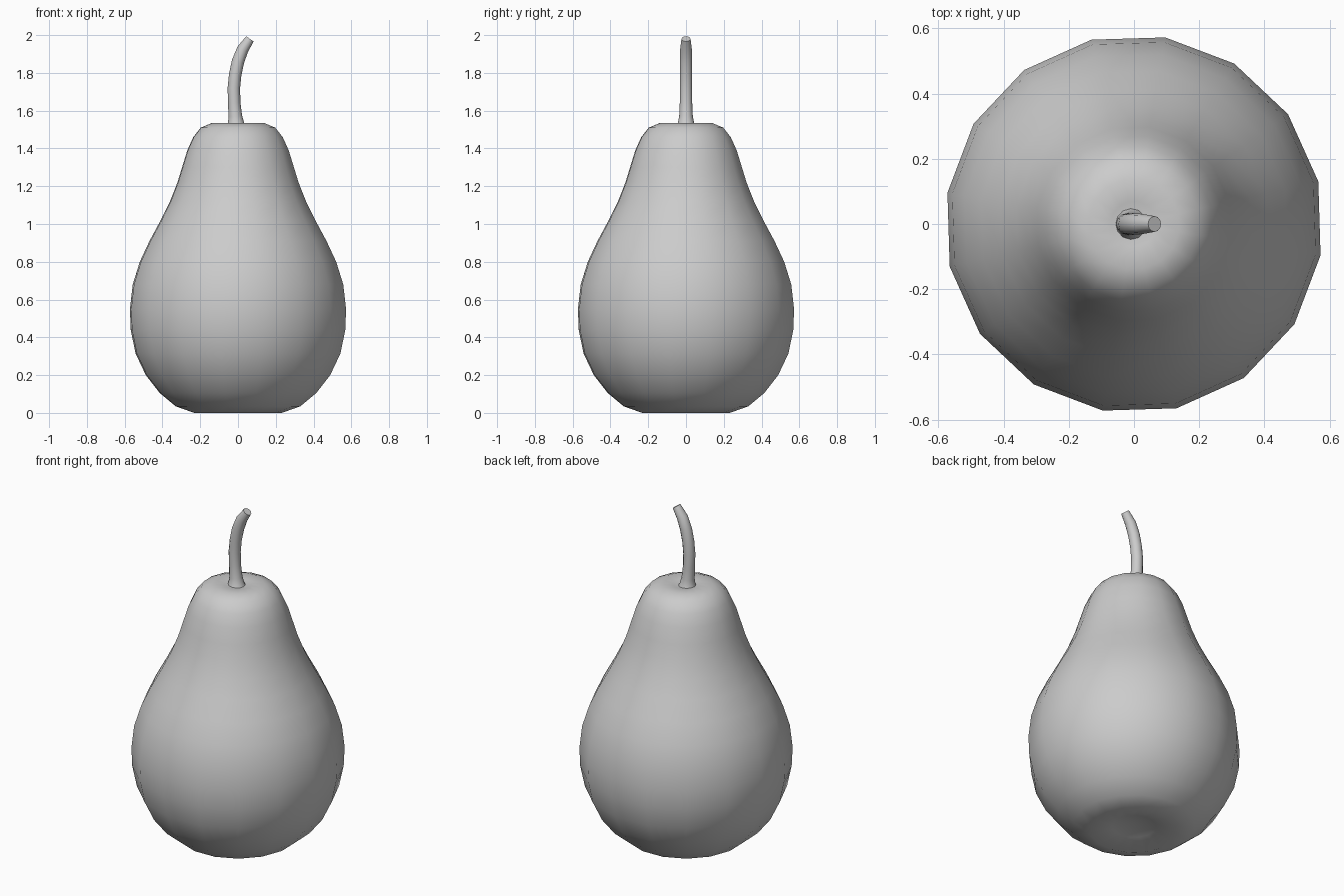
import bpy, bmesh, math
from mathutils import Vector

cube = bpy.data.objects.get("Cube")
if cube:
    bpy.data.objects.remove(cube, do_unlink=True)

# One plain grey for the whole fruit
grey = bpy.data.materials.new("plain grey")
grey.use_nodes = True
grey.diffuse_color = (0.6, 0.6, 0.6, 1)
grey.node_tree.nodes["Principled BSDF"].inputs["Base Color"].default_value = (0.6, 0.6, 0.6, 1)


def loft(name, rings, sides, turn, sharp):
    """Skin a tube through rings of (centre, radius, lean), closed at both ends.
    A ring of radius 0 becomes a single pole point."""
    bm = bmesh.new()
    loops = []
    for (cx, cz), r, lean in rings:
        if r == 0:
            loops.append([bm.verts.new((cx, 0, cz))])
            continue
        loop = []
        for i in range(sides):
            a = turn + math.tau * i / sides
            u, v = r * math.cos(a), r * math.sin(a)
            loop.append(bm.verts.new((cx + u * math.cos(lean), v, cz - u * math.sin(lean))))
        loops.append(loop)
    for low, high in zip(loops, loops[1:]):
        for i in range(sides):
            j = (i + 1) % sides
            if len(low) == 1:
                bm.faces.new((low[0], high[j], high[i]))
            elif len(high) == 1:
                bm.faces.new((low[i], low[j], high[0]))
            else:
                bm.faces.new((low[i], low[j], high[j], high[i]))
    for end in (loops[0], loops[-1]):
        if len(end) > 1:
            bm.faces.new(end)
    bmesh.ops.recalc_face_normals(bm, faces=bm.faces)
    mesh = bpy.data.meshes.new(name)
    bm.to_mesh(mesh)
    bm.free()
    mesh.materials.append(grey)
    obj = bpy.data.objects.new(name, mesh)
    bpy.context.collection.objects.link(obj)
    bpy.ops.object.select_all(action='DESELECT')
    obj.select_set(True)
    bpy.context.view_layer.objects.active = obj
    bpy.ops.object.shade_smooth_by_angle(angle=math.radians(sharp))
    return obj


# Body: lathed pear with a shallow hollow at the base and at the crown
profile = [(0, 0.05), (0.12, 0.03), (0.235, 0.0), (0.335, 0.035), (0.42, 0.105), (0.495, 0.2),
           (0.55, 0.315), (0.576, 0.44), (0.58, 0.55), (0.565, 0.68), (0.527, 0.80),
           (0.475, 0.91), (0.415, 1.02), (0.365, 1.12), (0.325, 1.22), (0.3, 1.3),
           (0.272, 1.39), (0.24, 1.46), (0.2, 1.51), (0.14, 1.535), (0.07, 1.53), (0, 1.515)]
loft("pear_body", [((0, z), r, 0) for r, z in profile], 16, math.radians(13), 60)

# Stem: curved tube with a flared foot, bending towards +x
path = [(-0.01, 1.515, 0.052), (-0.011, 1.535, 0.043), (-0.014, 1.57, 0.036),
        (-0.02, 1.64, 0.033), (-0.022, 1.72, 0.033), (-0.015, 1.79, 0.033),
        (0.0, 1.86, 0.033), (0.025, 1.925, 0.031), (0.063, 1.98, 0.024)]
rings = []
for i, (x, z, r) in enumerate(path):
    a, b = path[max(i - 1, 0)], path[min(i + 1, len(path) - 1)]
    rings.append(((x, z), r, math.atan2(b[0] - a[0], b[1] - a[1])))
loft("stem", rings, 12, 0, 50)
